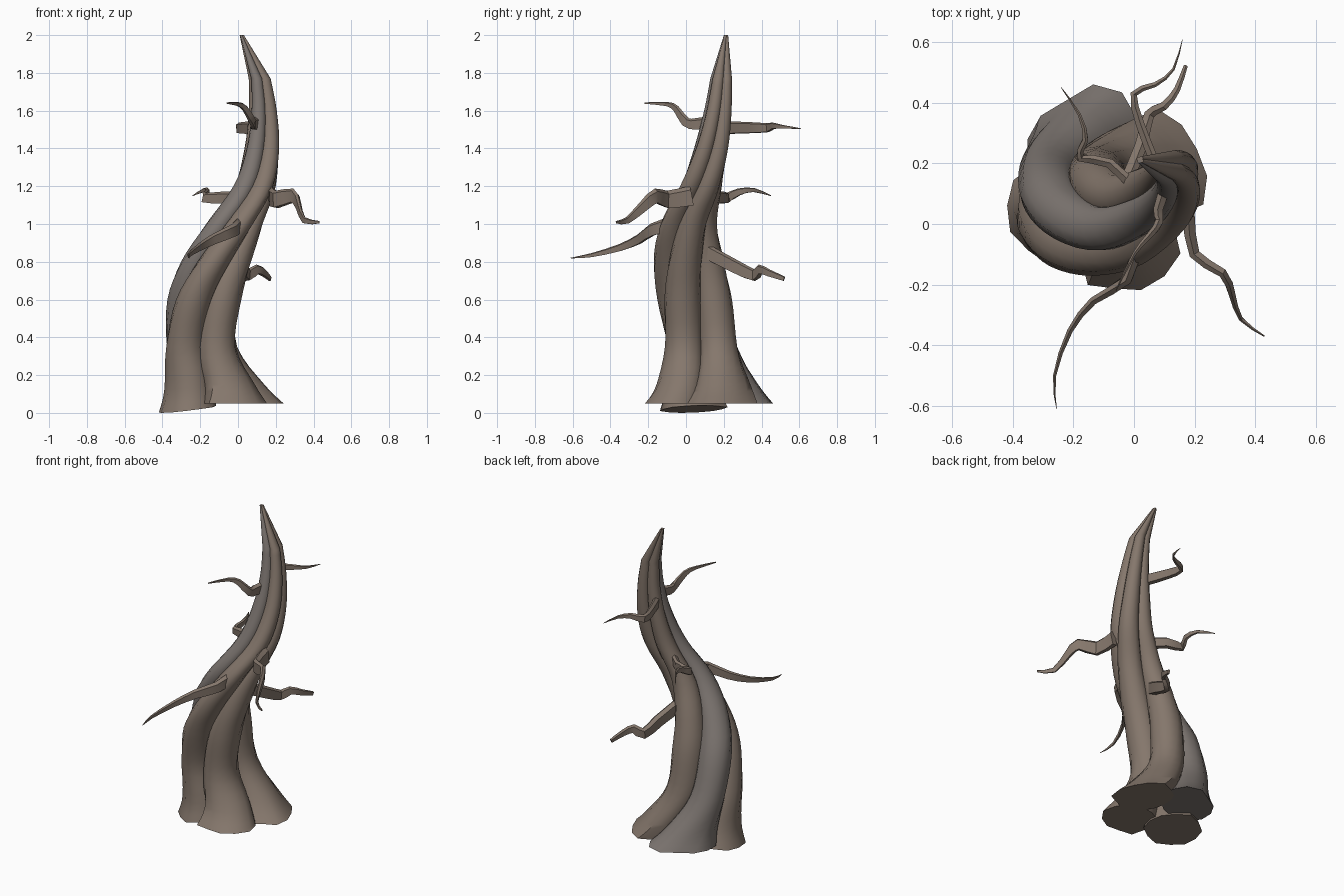
import bpy, bmesh, random
from math import sin, cos, pi, radians
from mathutils import Vector

if "Cube" in bpy.data.objects:
    bpy.data.objects.remove(bpy.data.objects["Cube"])

random.seed(4)


def material(name, rgb):
    m = bpy.data.materials.new(name)
    m.diffuse_color = (*rgb, 1)
    m.use_nodes = True
    m.node_tree.nodes["Principled BSDF"].inputs["Base Color"].default_value = m.diffuse_color
    return m


BROWN = material("bark_brown", (0.235, 0.185, 0.15))
GREY = material("bark_grey", (0.205, 0.18, 0.165))


def skin(name, rings, mat, angle):
    """Bridge equal-sized rings of points into a capped tube."""
    bm = bmesh.new()
    loops = [[bm.verts.new(p) for p in ring] for ring in rings]
    n = len(loops[0])
    for lo, hi in zip(loops, loops[1:]):
        for i in range(n):
            j = (i + 1) % n
            bm.faces.new((lo[i], lo[j], hi[j], hi[i]))
    bm.faces.new(loops[0][::-1])
    bm.faces.new(loops[-1])
    bmesh.ops.recalc_face_normals(bm, faces=bm.faces)
    me = bpy.data.meshes.new(name)
    bm.to_mesh(me)
    bm.free()
    me.materials.append(mat)
    ob = bpy.data.objects.new(name, me)
    bpy.context.collection.objects.link(ob)
    bpy.ops.object.select_all(action='DESELECT')
    ob.select_set(True)
    bpy.context.view_layer.objects.active = ob
    bpy.ops.object.shade_smooth_by_angle(angle=radians(angle))
    return ob


def catmull(rows, steps):
    """Smooth resampling of a list of equal-length rows."""
    out = []
    for i in range(len(rows) - 1):
        p0, p1 = rows[max(i - 1, 0)], rows[i]
        p2, p3 = rows[i + 1], rows[min(i + 2, len(rows) - 1)]
        for s in range(steps):
            t = s / steps
            out.append([0.5 * (2 * b + (c - a) * t + (2 * a - 5 * b + 4 * c - d) * t * t
                               + (3 * b - a - 3 * c + d) * t ** 3)
                        for a, b, c, d in zip(p0, p1, p2, p3)])
    return out + [list(rows[-1])]


# Trunk: z, centre x, centre y, strand offset, radial half, tangential half, twist
trunk = [
    (0.05, -0.09, 0.11, 0.19, 0.145, 0.185, 0),
    (0.15, -0.125, 0.11, 0.16, 0.12, 0.145, 8),
    (0.35, -0.19, 0.085, 0.122, 0.103, 0.103, 20),
    (0.60, -0.175, 0.045, 0.113, 0.098, 0.098, 38),
    (0.80, -0.115, 0.015, 0.100, 0.087, 0.087, 60),
    (1.00, -0.02, 0.015, 0.082, 0.073, 0.073, 86),
    (1.20, 0.085, 0.08, 0.067, 0.06, 0.06, 106),
    (1.40, 0.127, 0.135, 0.056, 0.048, 0.048, 118),
    (1.60, 0.132, 0.17, 0.042, 0.038, 0.038, 124),
    (1.77, 0.115, 0.187, 0.032, 0.03, 0.03, 127)]
profile = catmull(trunk, 4) + [[2.0, 0.02, 0.212, 0.006, 0.006, 0.006, 127]]

SIDES = 12
strands = (("right", 25, BROWN), ("back", 115, GREY),
           ("left", 203, BROWN), ("front", 289, BROWN))
for label, start, mat in strands:
    rough = [random.uniform(0.9, 1.1) for _ in range(SIDES)]
    rings = []
    for z, cx, cy, off, a, b, tw in profile:
        th = radians(start + tw)
        rad, tan = Vector((cos(th), sin(th), 0)), Vector((-sin(th), cos(th), 0))
        mid = Vector((cx, cy, z)) + rad * off
        flare = min(1, max(0, (0.25 - z) / 0.2))
        if label in ("left", "front"):  # narrower roots
            b -= 0.025 * flare
        power = 2 + 1.0 * flare  # roots are boxier than the strands above
        ring = []
        for i in range(SIDES):
            u = 2 * pi * i / SIDES
            k = (abs(cos(u)) ** power + abs(sin(u)) ** power) ** (-1 / power)
            k *= 1 + (rough[i] - 1) * flare
            p = mid + rad * (a * k * cos(u)) + tan * (b * k * sin(u))
            if label == "left":  # this root dips to the ground
                p.z -= 0.05 * flare * (0.6 + 0.4 * cos(u))
            ring.append(p)
        rings.append(ring)
    skin("trunk_strand_" + label, rings, mat, 50)


def branch(name, pts, tall, thick, tip):
    """Crooked blade-like branch, taller than thick, tapering to the tip."""
    pts = [Vector(p) for p in catmull(pts, 2)]
    rings = []
    for i, p in enumerate(pts):
        d = (pts[min(i + 1, len(pts) - 1)] - pts[max(i - 1, 0)]).normalized()
        side = d.cross(Vector((0, 0, 1))).normalized()
        up = side.cross(d)
        f = 1 - (1 - tip) * (i / (len(pts) - 1)) ** 1.3
        rings.append([p + side * (thick * f * x) + up * (tall * f * y)
                      for x, y in ((1, .7), (0.1, 1), (-1, .6), (-.8, -1), (.8, -.9))])
    skin(name, rings, BROWN, 35)


# Branches
branch("branch_right", [(.18, .03, 1.15), (.2, -.10, 1.13), (.29, -.16, 1.15),
                        (.32, -.22, 1.10), (.35, -.31, 1.02), (.43, -.37, 1.01)], .052, .02, .12)
branch("branch_front", [(.01, -.05, 1.01), (-.02, -.18, .97), (-.13, -.25, .92),
                        (-.21, -.35, .875), (-.262, -.5, .835), (-.255, -.61, .82)], .038, .018, .04)
branch("branch_back_upper", [(.07, .2, 1.51), (.02, .33, 1.51), (.0, .43, 1.51),
                             (.07, .46, 1.52), (.13, .51, 1.515), (.16, .61, 1.505)], .034, .016, .04)
branch("branch_front_upper", [(.11, .14, 1.54), (.08, .05, 1.53), (.08, .0, 1.54),
                              (.04, -.05, 1.61), (.0, -.1, 1.635), (-.06, -.22, 1.64)], .034, .018, .1)
branch("branch_left", [(.04, .08, 1.14), (-.08, .2, 1.14), (-.18, .22, 1.14),
                       (-.16, .28, 1.17), (-.18, .36, 1.18), (-.24, .45, 1.15)], .036, .018, .06)
branch("branch_back_lower", [(-.05, .08, .87), (.02, .25, .78), (.05, .36, .73),
                             (.10, .39, .76), (.14, .44, .74), (.17, .52, .71)], .04, .022, .3)
